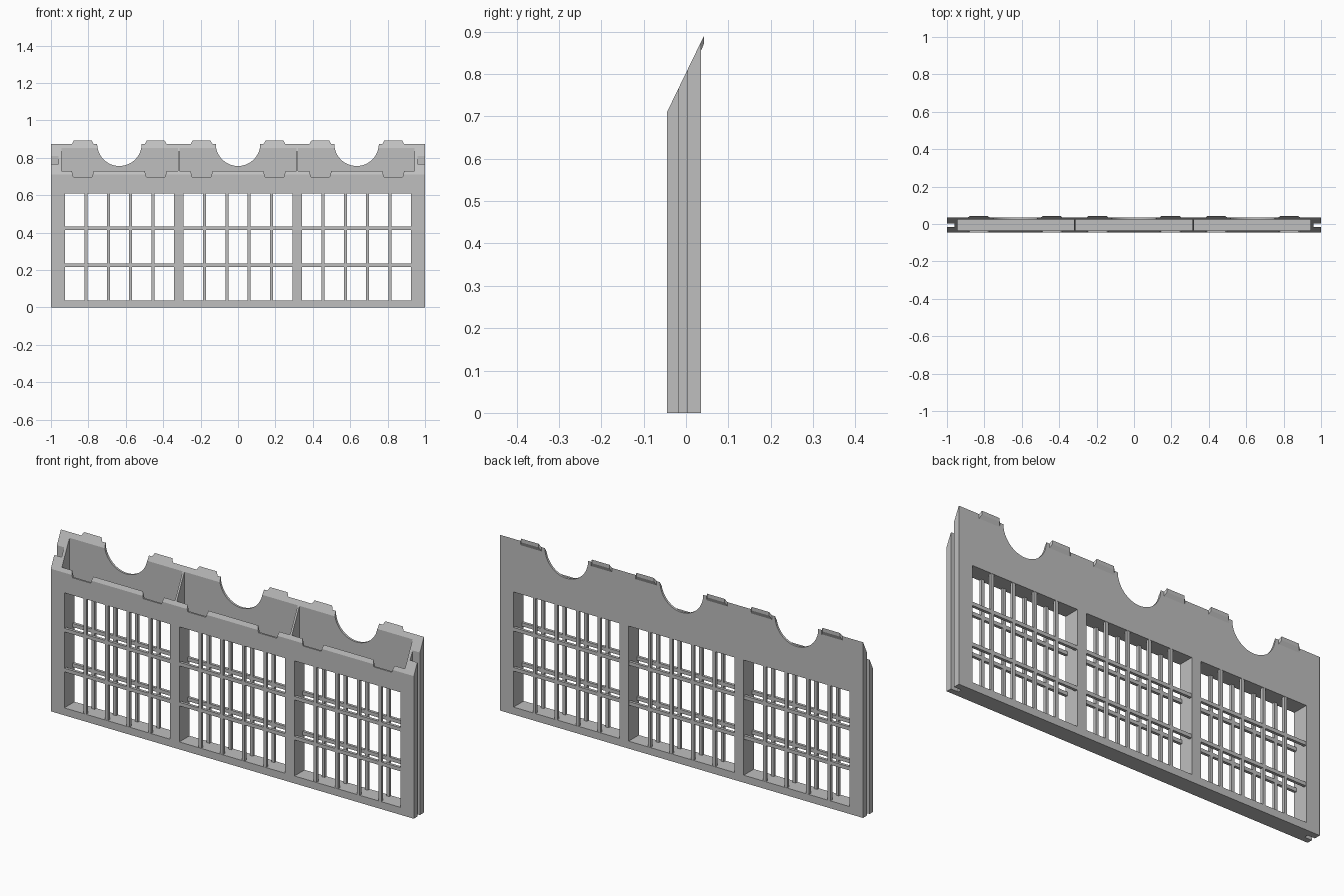
import bpy, bmesh, math
from mathutils import Matrix, Vector

if "Cube" in bpy.data.objects:
    bpy.data.objects.remove(bpy.data.objects["Cube"])

FRONT, BACK = -0.045, 0.035          # wall faces
LOW, HIGH = 0.71, 0.875              # sloped top, front and back height
SLOPE = (HIGH - LOW) / (BACK - FRONT)
TABS = [s * x for x in (0.195, 0.44, 0.83) for s in (-1, 1)]
BAYS = (-0.634, 0.0, 0.634)

grey = bpy.data.materials.new("plain grey")
grey.diffuse_color = (0.52, 0.52, 0.52, 1)
grey.use_nodes = True
grey.node_tree.nodes["Principled BSDF"].inputs["Base Color"].default_value = grey.diffuse_color


def add_box(bm, x0, x1, y0, y1, z0, z1):
    size = Vector((x1 - x0, y1 - y0, z1 - z0))
    mid = Vector((x0 + x1, y0 + y1, z0 + z1)) / 2
    bmesh.ops.create_cube(bm, size=1, matrix=Matrix.Translation(mid) @ Matrix.Diagonal((*size, 1)))


def add_prism(bm, points, shift):
    face = bm.faces.new([bm.verts.new(p) for p in points])
    ext = bmesh.ops.extrude_face_region(bm, geom=[face])
    bmesh.ops.translate(bm, vec=shift, verts=[v for v in ext["geom"] if isinstance(v, bmesh.types.BMVert)])


def finish(name, bm):
    bmesh.ops.recalc_face_normals(bm, faces=bm.faces)
    mesh = bpy.data.meshes.new(name)
    bm.to_mesh(mesh)
    bm.free()
    mesh.materials.append(grey)
    ob = bpy.data.objects.new(name, mesh)
    bpy.context.collection.objects.link(ob)
    return ob


def cut(target, name, bm):
    cutter = finish(name, bm)
    mod = target.modifiers.new(name, "BOOLEAN")
    mod.operation, mod.solver, mod.object = "DIFFERENCE", "EXACT", cutter
    bpy.context.view_layer.objects.active = target
    bpy.ops.object.modifier_apply(modifier=name)
    bpy.data.objects.remove(cutter)


# Wall body with a sloped top
bm = bmesh.new()
add_prism(bm, [(-1, FRONT, 0), (-1, BACK, 0), (-1, BACK, HIGH), (-1, FRONT, LOW)], (2, 0, 0))
wall = finish("wall", bm)

# Window openings
bm = bmesh.new()
for cx in BAYS:
    add_box(bm, cx - 0.2915, cx + 0.2915, -0.1, 0.1, 0.037, 0.61)
cut(wall, "window_cutter", bm)

# Open troughs above the windows, leaving thin dividers
bm = bmesh.new()
for x0, x1 in ((-0.945, -0.322), (-0.312, 0.312), (0.322, 0.945)):
    add_box(bm, x0, x1, -0.036, 0.024, 0.63, 1)
cut(wall, "trough_cutter", bm)

# Vertical grooves in both ends
bm = bmesh.new()
for s in (-1, 1):
    xs = sorted((s * 0.96, s * 1.1))
    add_box(bm, xs[0], xs[1], -0.017, 0.003, -0.1, 1)
cut(wall, "groove_cutter", bm)

# Half-round cut-outs in the back panel
bm = bmesh.new()
for cx in BAYS:
    bmesh.ops.create_cone(bm, cap_ends=True, segments=64, radius1=0.119, radius2=0.119, depth=0.2,
                          matrix=Matrix.Translation((cx, 0.1, HIGH)) @ Matrix.Rotation(math.pi / 2, 4, "X"))
cut(wall, "round_cutter", bm)

# Tapered notches in the front edge
bm = bmesh.new()
for cx in TABS:
    add_prism(bm, [(cx - 0.05, -0.1, 0.697), (cx + 0.05, -0.1, 0.697),
                   (cx + 0.064, -0.1, 0.75), (cx - 0.064, -0.1, 0.75)], (0, 0.07, 0))
cut(wall, "notch_cutter", bm)

# Tapered tabs carrying the slope past the back edge
bm = bmesh.new()
rise = 0.008 * SLOPE
for cx in TABS:
    vs = []
    for y, z, w in ((BACK - 0.002, HIGH - 0.002 * SLOPE, 0.06), (BACK + 0.008, HIGH + rise, 0.048),
                    (BACK + 0.008, HIGH + rise - 0.018, 0.048), (BACK - 0.002, HIGH - 0.026, 0.06)):
        vs.append((bm.verts.new((cx - w, y, z)), bm.verts.new((cx + w, y, z))))
    for i in range(4):
        (a, b), (c, d) = vs[i], vs[(i + 1) % 4]
        bm.faces.new((a, b, d, c))
    for side in (0, 1):
        bm.faces.new([v[side] for v in vs])
finish("roof_tabs", bm)

# Front and back window grilles
for name, y0, y1 in (("front_grille", FRONT + 0.001, -0.03), ("back_grille", 0.02, BACK - 0.001)):
    bm = bmesh.new()
    for cx in BAYS:
        for k in (-1.5, -0.5, 0.5, 1.5):
            x = cx + k * 0.119
            add_box(bm, x - 0.008, x + 0.008, y0, y1, 0.035, 0.612)
        for z in (0.225, 0.424):
            add_box(bm, cx - 0.293, cx + 0.293, y0, y1, z - 0.009, z + 0.009)
    finish(name, bm)
